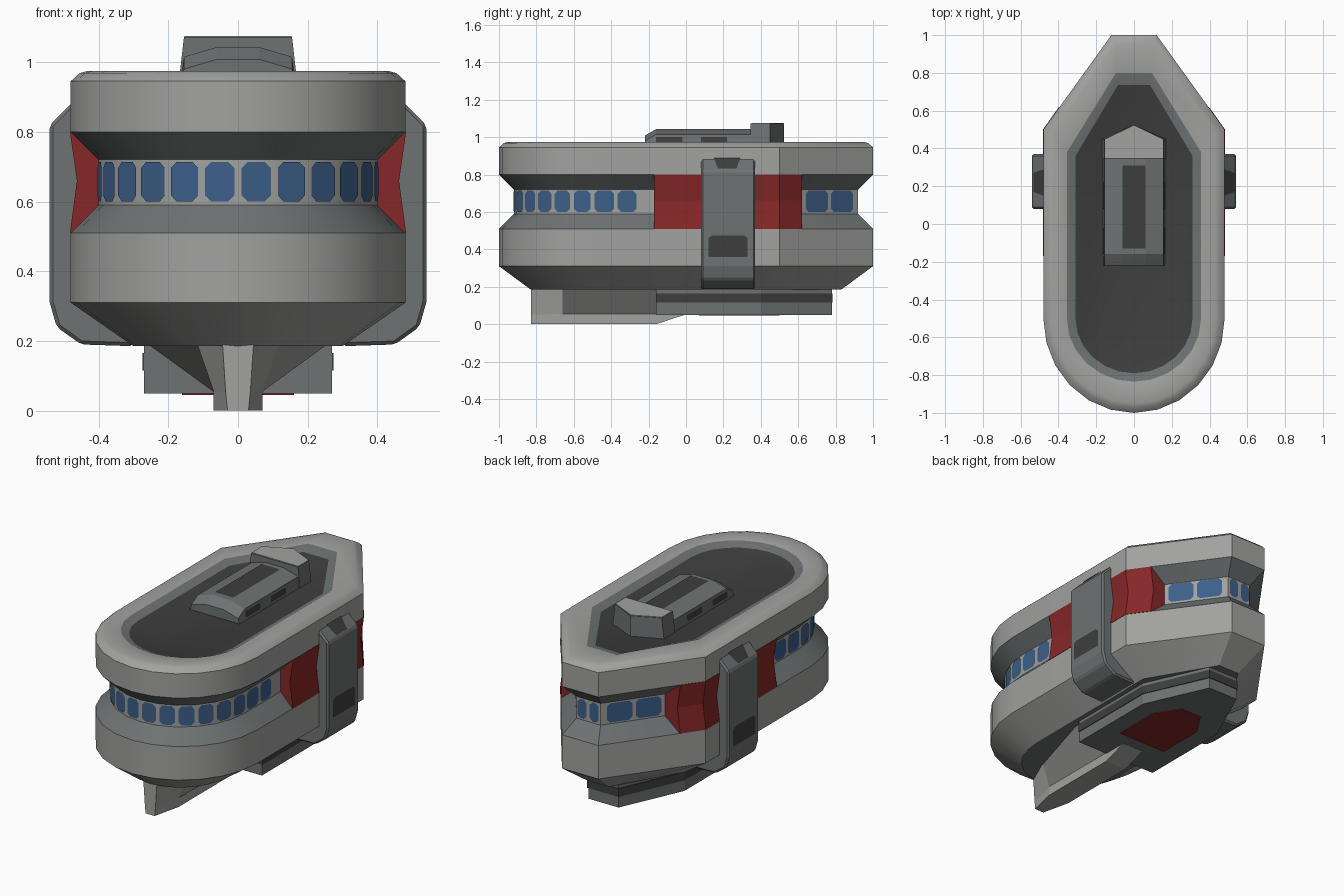
import bpy, bmesh, math
from mathutils import Vector

if "Cube" in bpy.data.objects:
    bpy.data.objects.remove(bpy.data.objects["Cube"])


def mat(name, r, g, b):
    m = bpy.data.materials.new(name)
    m.diffuse_color = (r, g, b, 1)
    m.use_nodes = True
    m.node_tree.nodes["Principled BSDF"].inputs["Base Color"].default_value = m.diffuse_color
    return m


LIGHT = mat("light grey hull", .36, .36, .35)
MID = mat("mid grey metal", .155, .17, .17)
DARK = mat("dark grey panel", .048, .048, .048)
RED = mat("dark red", .24, .02, .021)
BLUE = mat("window blue", .045, .115, .25)


def make(name, bm, mats, smooth=False, bevel=0, fix=True):
    if fix:
        bmesh.ops.recalc_face_normals(bm, faces=bm.faces)
    me = bpy.data.meshes.new(name)
    bm.to_mesh(me)
    bm.free()
    ob = bpy.data.objects.new(name, me)
    bpy.context.collection.objects.link(ob)
    for m in mats:
        me.materials.append(m)
    if bevel:
        b = ob.modifiers.new("bevel", "BEVEL")
        b.width, b.segments, b.limit_method = bevel, 1, "ANGLE"
    if smooth:
        bpy.context.view_layer.objects.active = ob
        ob.select_set(True)
        bpy.ops.object.shade_smooth_by_angle(angle=math.radians(28))
        ob.select_set(False)
    return ob


def loft(rings, strip_mats=None, cap_mats=(0, 0)):
    """Skin a list of closed rings with equal point counts."""
    bm = bmesh.new()
    vs = [[bm.verts.new(p) for p in r] for r in rings]
    n = len(vs[0])
    for i in range(len(vs) - 1):
        for j in range(n):
            k = (j + 1) % n
            f = bm.faces.new((vs[i][j], vs[i][k], vs[i + 1][k], vs[i + 1][j]))
            f.material_index = strip_mats[i] if strip_mats else 0
    bm.faces.new(vs[0][::-1]).material_index = cap_mats[0]
    bm.faces.new(vs[-1]).material_index = cap_mats[1]
    return bm


def prism_z(pts, z0, z1):
    return loft([[(x, y, z0) for x, y in pts], [(x, y, z1) for x, y in pts]])


def sheet(name, polys, m):
    bm = bmesh.new()
    for p in polys:
        bm.faces.new([bm.verts.new(v) for v in p])
    return make(name, bm, [m], fix=False)


def outline(w, yk, xb, yb, yf, z):
    """Rounded at the front, tapered to a blunt back."""
    pts = [(w * math.cos(a), -.5 + (yf + .5) * -math.sin(a), z)
           for a in (math.pi * (1 + i / 12) for i in range(13))]
    pts = [(x, -.5 - abs(y + .5), z) for x, y, z in pts]
    return pts + [(w, yk, z), (xb, yb, z), (-xb, yb, z), (-w, yk, z)]


def inset(d, z):
    return outline(.48 - d, .5 - .32 * d, .12 - .51 * d, 1 - d, -1 + d, z)


# Hull: stacked outlines with a window groove and a recessed deck
hull = loft([
    outline(.30, .44, .07, .83, -.83, .185),
    inset(0, .31), inset(0, .51), inset(.08, .59), inset(.08, .72),
    inset(0, .80), inset(0, .945), inset(.025, .968), inset(.05, .975),
    outline(.355, .38, .095, .80, -.835, .972),
    outline(.31, .36, .085, .735, -.79, .95)],
    [0, 0, 1, 0, 1, 0, 0, 0, 0, 1], (1, 2))
make("hull", hull, [LIGHT, MID, DARK], smooth=True)

# Windows: one clipped-corner pane per stretch of the groove
path = [(x, y) for x, y, z in inset(.08, 0)[:13]]
path += [(.40, -.375), (.40, -.255)]
path = [(-.40, -.255), (-.40, -.375)] + path
back = [(.40 - .32 * (y - .474) / .446, y) for y in (.63, .765, .90)]
rear = [(.08, .92), (0, .92), (-.08, .92)]
segs = [(p[i], p[i + 1]) for p in
        (path, back, rear, [(-x, y) for x, y in back[::-1]])
        for i in range(len(p) - 1)]
panes = []
for (ax, ay), (bx, by) in segs:
    a, b = Vector((ax, ay, 0)), Vector((bx, by, 0))
    t = (b - a).normalized()
    h = (b - a).length / 2 - .010
    c = (a + b) / 2 + Vector((t.y, -t.x, 0)) * .004
    k, hz = .018, .057
    shape = [(-h + k, -hz), (h - k, -hz), (h, -hz + k), (h, hz - k),
             (h - k, hz), (-h + k, hz), (-h, hz - k), (-h, -hz + k)]
    panes.append([c + t * u + Vector((0, 0, .657 + v)) for u, v in shape])
sheet("windows", panes, BLUE)

for side, s in (("right", 1), ("left", -1)):
    # Red panel filling the groove along the flank
    prof = [(0, .80), (.02, .66), (0, .51), (.12, .51), (.12, .80)]
    rings = [[(s * (x + .002 - d), y, z) for d, z in prof]
             for x, y in ((.48, -.17), (.48, .50), (.395, .62))]
    make(side + "_red_panel", loft(rings), [RED])

    # Clamp arm hugging the side and hooking under the hull
    prof = [(.46, .90), (.54, .82), (.54, .31), (.52, .24), (.45, .19),
            (.30, .185), (.30, .205), (.44, .30)]
    rings = [[(s * x, y, z) for x, z in prof] for y in (.08, .37)]
    make(side + "_arm", loft(rings), [MID], bevel=.01)
    pads = [
        [(.543, .12, .36), (.543, .33, .36), (.543, .33, .46), (.543, .31, .475),
         (.543, .14, .475), (.543, .12, .46)],
        [(.533, .17, .832), (.533, .27, .832), (.478, .29, .89), (.478, .15, .89)]]
    pads = [[(s * x, y, z) for x, y, z in p][::s] for p in pads]
    sheet(side + "_arm_pads", pads, DARK)


# Belly plate with a dark side slot and a red hatch
def belly(e):
    return [(-.27 - e, -.16), (.27 + e, -.16), (.27 + e, .40),
            (.10 + e, .78 + e), (-.10 - e, .78 + e), (-.27 - e, .40)]


make("belly_plate", prism_z(belly(0), .05, .20), [MID])
make("belly_slot", prism_z(belly(.004), .115, .165), [DARK])
make("belly_hatch", prism_z(
    [(-.16, .07), (.16, .07), (.16, .36), (.07, .50), (-.07, .50), (-.16, .36)],
    .045, .06), [RED])

# Keel fin: narrow bow widening into the belly plate


def keel_ring(y, b, m, t, z0, z1):
    half = [(b, z0), (m, z1), (t, .20)]
    return [(x, y, z) for x, z in half] + [(-x, y, z) for x, z in half[::-1]]


make("keel", loft([keel_ring(-.83, .03, .035, .045, 0, .05),
                   keel_ring(-.66, .07, .07, .12, 0, .055),
                   keel_ring(-.16, .07, .07, .27, 0, .055),
                   keel_ring(-.01, .07, .07, .27, .049, .06)]), [LIGHT])


# Deck housing with sloped front, ridge and dark roof strip
def house(y, top):
    half = [(.165, .94), (.155, 1.015 - top), (.06, 1.043 - top)]
    return [(x, y, z) for x, z in half] + [(-x, y, z) for x, z in half[::-1]]


make("deck_housing", loft([house(-.22, .035), house(-.16, 0), house(.40, 0)]), [MID])
sheet("housing_roof_strip", [[(-.06, -.13, 1.046), (.06, -.13, 1.046),
                              (.06, .31, 1.046), (-.06, .31, 1.046)]], DARK)
sheet("housing_side_slots", [
    [(s * .164, y, .965), (s * .164, y + .14, .965),
     (s * .160, y + .14, 1.0), (s * .160, y, 1.0)][::s]
    for s in (1, -1) for y in (-.16, .08)], DARK)

# Raised pointed cap behind the housing
cap = [(-1, .345), (1, .345), (1, .45), (0, .525), (-1, .45)]
make("deck_cap", loft([[(x * .17, y, .94) for x, y in cap],
                       [(x * .155, y, 1.072) for x, y in cap]]), [MID])
bm = prism_z([(-.154, .35), (.154, .35), (.154, .447), (0, .52), (-.154, .447)],
             1.07, 1.075)
make("cap_top", bm, [LIGHT])
